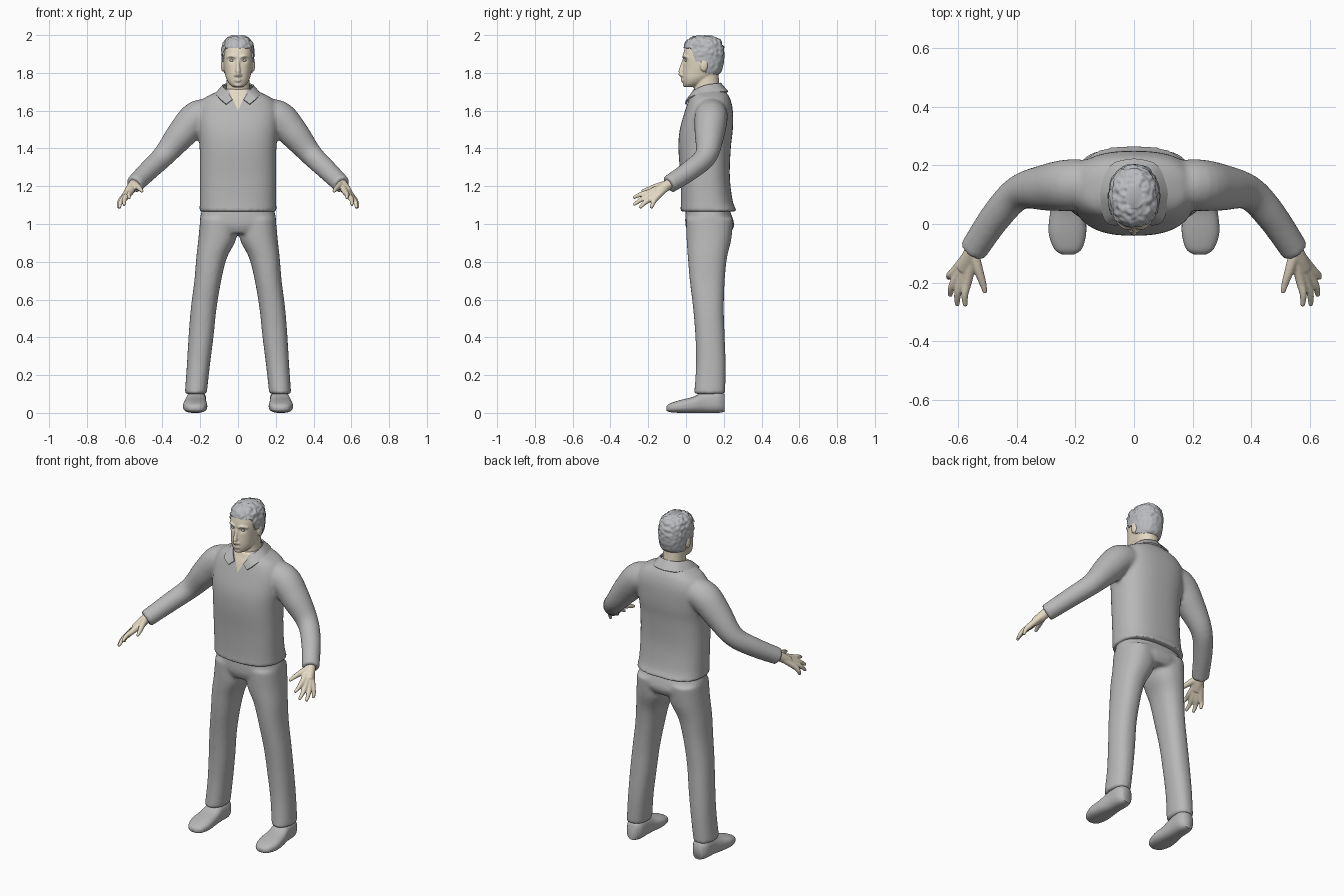
import bpy, bmesh, math
from mathutils import Vector, Matrix, noise

if "Cube" in bpy.data.objects:
    bpy.data.objects.remove(bpy.data.objects["Cube"])


def material(name, rgb):
    m = bpy.data.materials.new(name)
    m.use_nodes = True
    m.diffuse_color = (*rgb, 1)
    m.node_tree.nodes["Principled BSDF"].inputs["Base Color"].default_value = (*rgb, 1)
    return m


CLOTH = material("grey cloth", (0.48, 0.48, 0.48))
HAIR = material("cool grey hair", (0.49, 0.50, 0.52))
SKIN = material("pale skin", (0.78, 0.70, 0.55))


# ---------- helpers ----------
def smooth_keys(keys, steps):
    """Catmull-Rom interpolation between tuples of numbers."""
    out = []
    last = len(keys) - 1
    for i in range(last):
        quad = [keys[max(0, min(last, i + d))] for d in (-1, 0, 1, 2)]
        for s in range(steps):
            t = s / steps
            out.append([0.5 * (2 * b + (c - a) * t + (2 * a - 5 * b + 4 * c - d) * t * t
                               + (3 * b - a - 3 * c + d) * t ** 3) for a, b, c, d in zip(*quad)])
    return out + [list(keys[-1])]


def shell(bm, rings):
    """Closed skin over a row of equal rings."""
    rows = [[bm.verts.new(p) for p in r] for r in rings]
    n = len(rows[0])
    for a, b in zip(rows, rows[1:]):
        for i in range(n):
            j = (i + 1) % n
            bm.faces.new((a[i], a[j], b[j], b[i]))
    bm.faces.new(rows[0][::-1])
    bm.faces.new(rows[-1])


def loft(bm, keys, power=2.4, sides=36, side=1, lengthwise=False, steps=5):
    """Keys are level, centre x, half width, near edge, far edge."""
    rings = []
    for level, cx, hw, lo, hi in smooth_keys(keys, steps):
        ring = []
        for i in range(sides):
            a = math.tau * i / sides
            c, s = (math.copysign(abs(f) ** (2 / power), f) for f in (math.cos(a), math.sin(a)))
            x, w = side * (cx + hw * c), (lo + hi) / 2 + (hi - lo) / 2 * s
            ring.append((x, level, w) if lengthwise else (x, w, level))
        rings.append(ring)
    shell(bm, rings)


def tube(bm, keys, side=1, sides=20, steps=5):
    """Keys are x, y, z, radius."""
    pts = smooth_keys(keys, steps)
    pos = [Vector((side * p[0], p[1], p[2])) for p in pts]
    rings = []
    for i, p in enumerate(pts):
        d = pos[min(i + 1, len(pos) - 1)] - pos[max(i - 1, 0)]
        q = d.to_track_quat('Z', 'Y')
        rings.append([pos[i] + q @ Vector((math.cos(a) * p[3], math.sin(a) * p[3], 0))
                      for a in (math.tau * k / sides for k in range(sides))])
    shell(bm, rings)


def ball(bm, centre, size):
    bmesh.ops.create_uvsphere(bm, u_segments=20, v_segments=12, radius=1,
                              matrix=Matrix.Translation(centre) @ Matrix.Diagonal((*size, 1)))


def finish(name, bm, mats, voxel=0, relax=0, solid=0, sharp=50):
    bmesh.ops.recalc_face_normals(bm, faces=bm.faces[:])
    mesh = bpy.data.meshes.new(name)
    bm.to_mesh(mesh)
    bm.free()
    ob = bpy.data.objects.new(name, mesh)
    bpy.context.collection.objects.link(ob)
    if voxel:
        m = ob.modifiers.new("fuse", 'REMESH')
        m.mode, m.voxel_size = 'VOXEL', voxel
    if relax:
        m = ob.modifiers.new("relax", 'SMOOTH')
        m.factor, m.iterations = 0.5, relax
    if solid:
        m = ob.modifiers.new("thickness", 'SOLIDIFY')
        m.thickness, m.offset = solid, -1
    dg = bpy.context.evaluated_depsgraph_get()
    ob.data = bpy.data.meshes.new_from_object(ob.evaluated_get(dg))
    ob.modifiers.clear()
    ob.data.materials.clear()
    for m in mats:
        ob.data.materials.append(m)
    ob.data.shade_smooth()
    ob.data.set_sharp_from_angle(angle=math.radians(sharp))
    return ob


# ---------- shirt with sleeves ----------
bm = bmesh.new()
loft(bm, [(1.065, 0, .205, -.03, .272), (1.12, 0, .202, -.027, .248), (1.25, 0, .202, -.03, .232),
          (1.4, 0, .203, -.04, .237), (1.5, 0, .212, -.033, .248), (1.6, 0, .215, -.005, .248),
          (1.66, 0, .185, .015, .235), (1.692, 0, .13, .03, .217), (1.715, 0, .075, .035, .195)], 2.5, 48)
for s in (1, -1):
    tube(bm, [(.13, .135, 1.58, .08), (.215, .133, 1.565, .088), (.295, .125, 1.48, .08),
              (.39, .108, 1.365, .06), (.467, .03, 1.29, .054), (.55, -.092, 1.208, .048)], s, 28)
shirt = finish("shirt", bm, [CLOTH, SKIN], .009, 8)

# open neck cut as a V into the shirt front
bm = bmesh.new()
bm.from_mesh(shirt.data)
slope = 0.45
for s in (1, -1):
    near = [f for f in bm.faces if f.calc_center_median().y < .07 and f.calc_center_median().z > 1.55]
    geom = set(near) | {e for f in near for e in f.edges} | {v for f in near for v in f.verts}
    bmesh.ops.bisect_plane(bm, geom=list(geom), plane_co=(0, 0, 1.6), plane_no=(s, 0, -slope))
for f in bm.faces:
    c = f.calc_center_median()
    f.material_index = int(c.y < .07 and abs(c.x) < (c.z - 1.6) * slope)
bm.to_mesh(shirt.data)
bm.free()

# ---------- collar ----------
half = smooth_keys([(.03, .006, 1.66, .062, -.006, 1.635), (.06, .038, 1.705, .1, .012, 1.668),
                    (.082, .1, 1.735, .118, .1, 1.695), (.055, .165, 1.745, .08, .2, 1.702),
                    (0, .185, 1.748, 0, .224, 1.702)], 6)
whole = half + [[-a, b, c, -d, e, f] for a, b, c, d, e, f in half[-2::-1]]
bm = bmesh.new()
edge = [(bm.verts.new(p[:3]), bm.verts.new(p[3:])) for p in whole]
for (a, b), (c, d) in zip(edge, edge[1:]):
    bm.faces.new((a, b, d, c))
finish("collar", bm, [CLOTH], solid=.008)

# ---------- trousers ----------
bm = bmesh.new()
loft(bm, [(1.09, 0, .187, 0, .225), (1.0, 0, .2, -.004, .255), (.95, 0, .13, .015, .235)])
for s in (1, -1):
    loft(bm, [(1.03, .1, .1, 0, .25), (.92, .11, .1, .003, .24), (.82, .14, .081, .01, .217),
              (.7, .16, .071, .02, .205), (.55, .182, .068, .038, .2), (.4, .196, .066, .05, .205),
              (.25, .21, .061, .053, .21), (.1, .2235, .058, .043, .207)], 2.3, side=s)
finish("trousers", bm, [CLOTH], .009, 8)

# ---------- shoes and hands ----------
for s, label in ((1, "left"), (-1, "right")):
    bm = bmesh.new()
    loft(bm, [(-.104, .225, .02, .012, .034), (-.085, .225, .047, .004, .05), (-.03, .227, .064, 0, .068),
              (.04, .226, .06, 0, .086), (.1, .222, .053, 0, .114), (.17, .22, .05, 0, .12),
              (.203, .22, .032, .006, .1)], 2.6, side=s, lengthwise=True)
    finish(label + "_shoe", bm, [CLOTH], sharp=70)

    bm = bmesh.new()
    wrist = (.542, -.075, 1.222, .027)
    tube(bm, [(.53, -.055, 1.235, .027), wrist, (.565, -.12, 1.19, .027), (.583, -.155, 1.165, .024)], s)
    # knuckle and fingertip of each finger, index first
    for knuckle, tip in (((.567, -.19, 1.17), (.575, -.28, 1.138)), ((.586, -.192, 1.153), (.603, -.278, 1.1)),
                         ((.602, -.18, 1.141), (.627, -.245, 1.085)), ((.61, -.16, 1.137), (.632, -.185, 1.083))):
        k, t = Vector(knuckle), Vector(tip)
        mid = k.lerp(t, .55) + Vector((.006, 0, .004))
        tube(bm, [wrist[:3] + (.018,), (*k, .0165), (*mid, .0125), (*t, .008)], s, 14)
    tube(bm, [(.548, -.1, 1.212, .02), (.533, -.15, 1.2, .017), (.518, -.195, 1.186, .013),
              (.507, -.235, 1.172, .008)], s, 14)
    finish(label + "_hand", bm, [SKIN], .0045, 3, sharp=80)

# ---------- head, neck and face ----------
skull = [(1.725, 0, .025, -.006, .05), (1.742, 0, .046, -.013, .085), (1.77, 0, .062, -.017, .13),
         (1.8, 0, .07, -.018, .175), (1.84, 0, .077, -.015, .19), (1.88, 0, .08, -.017, .195),
         (1.92, 0, .079, -.01, .194), (1.96, 0, .069, .004, .182), (1.982, 0, .048, .03, .155),
         (1.992, 0, .022, .06, .125)]
bm = bmesh.new()
loft(bm, skull, 2.3, 64)
for v in bm.verts:
    if v.co.y < .05:  # eye sockets
        d = ((abs(v.co.x) - .032) / .017) ** 2 + ((v.co.z - 1.866) / .013) ** 2
        v.co.y += .011 * math.exp(-d)
loft(bm, [(1.62, 0, .075, .04, .19), (1.7, 0, .064, .042, .182), (1.75, 0, .06, .045, .176),
          (1.81, 0, .06, .04, .17)], 2.1)
tube(bm, [(0, -.008, 1.875, .008), (0, -.021, 1.835, .01), (0, -.029, 1.797, .0125), (0, -.018, 1.782, .008)])
ball(bm, (0, -.003, 1.738), (.022, .015, .014))
for z, bulge in ((1.767, .004), (1.757, .003)):
    tube(bm, [(-.026, -.007, 1.762, .003), (0, -.018 - bulge, z, .0055), (.026, -.007, 1.762, .003)])
for s in (1, -1):
    ball(bm, (s * .013, -.018, 1.788), (.009, .01, .008))
    ball(bm, (s * .08, .095, 1.84), (.011, .021, .033))
    tube(bm, [(.012, -.015, 1.882, .005), (.035, -.011, 1.89, .0065), (.06, .01, 1.882, .005)], s)
finish("head", bm, [SKIN], .0045, 3, sharp=80)

bm = bmesh.new()
for s in (1, -1):
    ball(bm, (s * .032, .0045, 1.866), (.0135, .012, .0085))
finish("eyes", bm, [HAIR])

# ---------- hair cap, trimmed along the hairline ----------
hairline = [(-.2, 1.94), (.025, 1.932), (.05, 1.862), (.082, 1.862), (.108, 1.80), (.3, 1.77)]


def hair_edge(y):
    for (a, za), (b, zb) in zip(hairline, hairline[1:]):
        if y <= b:
            return za + (zb - za) * (y - a) / (b - a)
    return hairline[-1][1]


bm = bmesh.new()
loft(bm, [(z + max(0, z - 1.9) * .05, cx, hw + .006, lo - .005, hi + .007) for z, cx, hw, lo, hi in skull],
     2.3, 96, steps=8)
bmesh.ops.recalc_face_normals(bm, faces=bm.faces[:])
bm.normal_update()
trim = [f for f in bm.faces if f.calc_center_median().z < hair_edge(f.calc_center_median().y)]
bmesh.ops.delete(bm, geom=trim, context='FACES')
for v in bm.verts:  # short tousled locks
    lift = .003 + .005 * max(0, min(1, (v.co.z - 1.86) / .08))
    v.co += v.normal * noise.noise(v.co * 55) * lift
finish("hair", bm, [HAIR], solid=.012, sharp=60)
